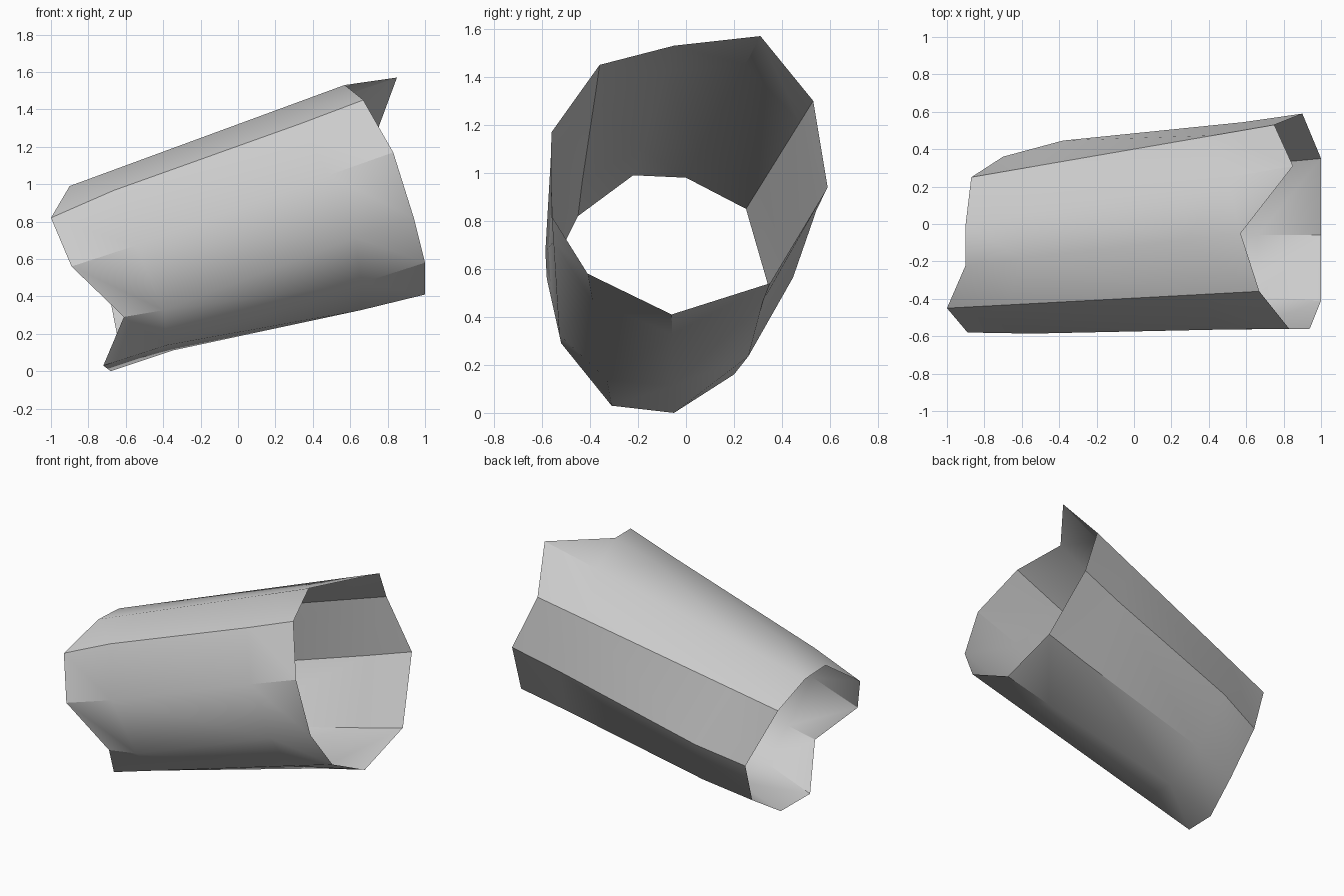
import bpy, bmesh, math
from mathutils import Vector

default_cube = bpy.data.objects.get("Cube")
if default_cube:
    bpy.data.objects.remove(default_cube, do_unlink=True)

# Single pale grey material for the whole shell
grey = bpy.data.materials.new("pale_grey")
grey.use_nodes = True
colour = (0.6, 0.6, 0.6, 1.0)
grey.diffuse_color = colour
grey.node_tree.nodes["Principled BSDF"].inputs["Base Color"].default_value = colour

# Open rims, each listed from the bottom, round the front, over the top and down the back
lower_rim = [
    (-.68, -.05, 0), (-.72, -.31, .03), (-.61, -.52, .29), (-.89, -.58, .56),
    (-1, -.45, .82), (-.9, -.22, .99), (-.9, 0, .98), (-.87, .25, .85),
    (-.7, .36, .47), (-.64, .2, .16),
]
upper_rim = [
    (1, -.06, .41), (1, -.41, .58), (.94, -.56, .82), (.83, -.56, 1.17),
    (.67, -.36, 1.45), (.57, -.05, 1.53), (.85, .31, 1.57), (.75, .53, 1.3),
    (.9, .59, .94), (1, .35, .54),
]
sides = len(lower_rim)

# Small dents and bulges on the loop near the lower rim, by side number
lower_bulges = {
    0: (0, 0, .03), 2: (-.1, 0, -.07), 3: (0, -.01, -.01),
    4: (0, 0, .02), 8: (0, .04, 0), 9: (0, .03, 0),
}


def loop_between(fraction, bulges):
    """Return a loop of points part of the way from the lower to the upper rim."""
    points = []
    for side, (start, end) in enumerate(zip(lower_rim, upper_rim)):
        offset = Vector(bulges.get(side, (0, 0, 0)))
        points.append(Vector(start).lerp(Vector(end), fraction) + offset)
    return points


def build_shell(name, loops):
    """Bridge successive loops with triangles into an open tube."""
    bm = bmesh.new()
    rings = [[bm.verts.new(point) for point in loop] for loop in loops]
    for near, far in zip(rings, rings[1:]):
        for side in range(sides):
            following = (side + 1) % sides
            bm.faces.new((near[side], far[side], near[following]))
            bm.faces.new((far[side], far[following], near[following]))
    mesh = bpy.data.meshes.new(name)
    bm.to_mesh(mesh)
    bm.free()
    mesh.materials.append(grey)
    shell = bpy.data.objects.new(name, mesh)
    bpy.context.collection.objects.link(shell)
    return shell


# Hollow, tilted tube with jagged ends
tube = build_shell("broken_tube_shell", [
    lower_rim,
    loop_between(.2, lower_bulges),
    loop_between(.8, {}),
    upper_rim,
])

# Smooth the gentle bends and keep the strong creases
bpy.ops.object.select_all(action="DESELECT")
tube.select_set(True)
bpy.context.view_layer.objects.active = tube
bpy.ops.object.shade_smooth_by_angle(angle=math.radians(30))
